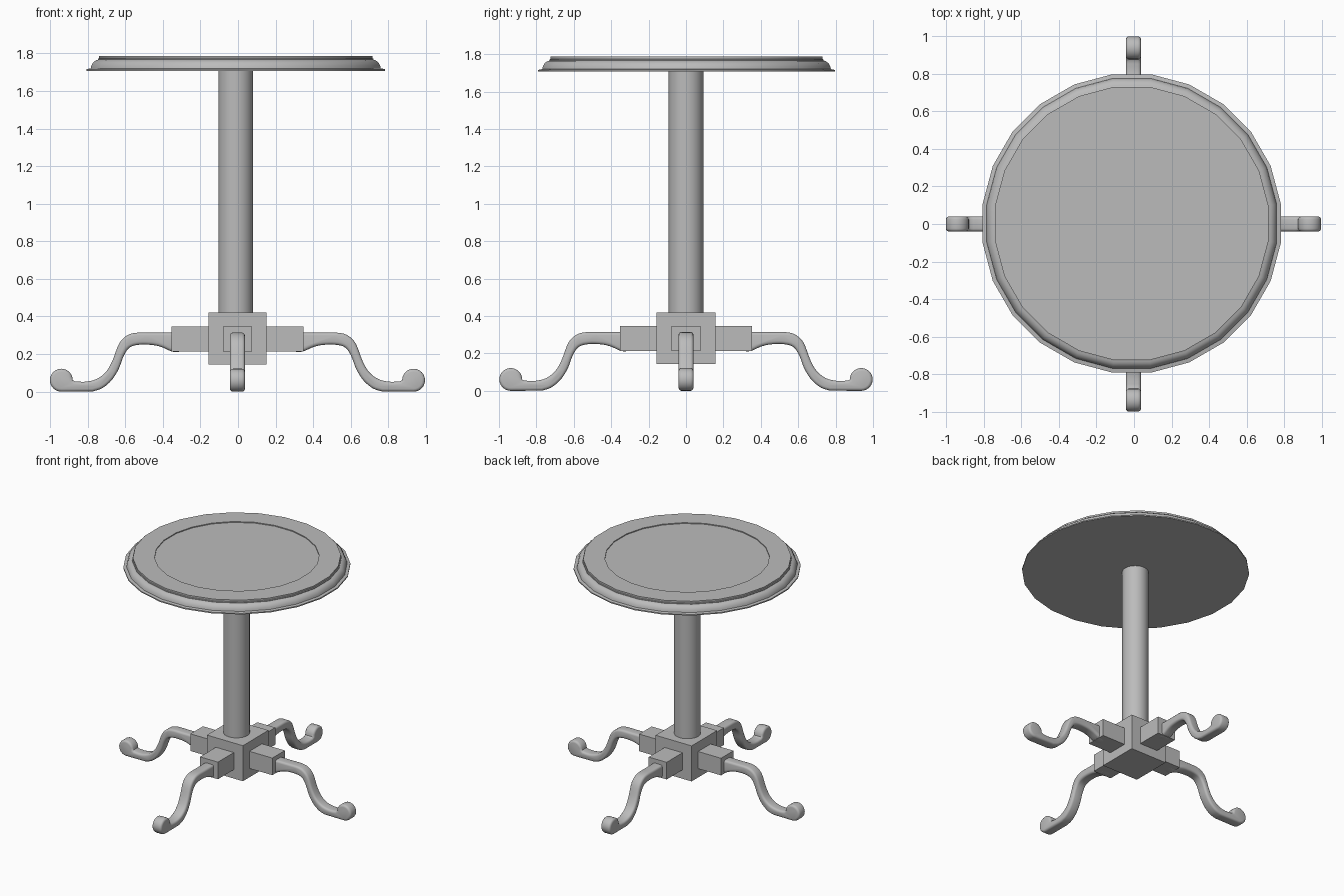
import bpy, bmesh, math
from mathutils import Vector, Matrix

cube = bpy.data.objects.get("Cube")
if cube:
    bpy.data.objects.remove(cube, do_unlink=True)

# One grey finish for the whole table
grey = bpy.data.materials.new("grey_finish")
grey.use_nodes = True
COLOUR = (0.5, 0.5, 0.5, 1)
grey.diffuse_color = COLOUR
grey.node_tree.nodes["Principled BSDF"].inputs["Base Color"].default_value = COLOUR

BASE_X, TOP_X = -0.003, -0.012


def finish(name, bm, location, smooth=None):
    bmesh.ops.recalc_face_normals(bm, faces=bm.faces)
    mesh = bpy.data.meshes.new(name)
    bm.to_mesh(mesh)
    bm.free()
    mesh.materials.append(grey)
    obj = bpy.data.objects.new(name, mesh)
    bpy.context.collection.objects.link(obj)
    obj.location = location
    if smooth:
        bpy.ops.object.select_all(action="DESELECT")
        obj.select_set(True)
        bpy.context.view_layer.objects.active = obj
        bpy.ops.object.shade_smooth_by_angle(angle=math.radians(smooth))
    return obj


def lathe(name, profile, sides, location, smooth):
    bm = bmesh.new()
    rings = []
    for r, z in profile:
        angles = [math.tau * (i + 0.5) / sides for i in range(sides)]
        rings.append([bm.verts.new((r * math.cos(a), r * math.sin(a), z)) for a in angles])
    for low, high in zip(rings, rings[1:]):
        for i in range(sides):
            j = (i + 1) % sides
            bm.faces.new((low[i], low[j], high[j], high[i]))
    bm.faces.new(rings[0])
    bm.faces.new(rings[-1])
    return finish(name, bm, location, smooth)


def box(name, low, high):
    bm = bmesh.new()
    low, high = Vector(low), Vector(high)
    bmesh.ops.create_cube(bm, size=1, matrix=Matrix.Translation((low + high) / 2)
                          @ Matrix.Diagonal((*(high - low), 1)))
    return finish(name, bm, (BASE_X, 0, 0))


def smooth_path(points, steps=4):
    # Catmull-Rom curve through the points
    p = [Vector(q) for q in points]
    p = [p[0] * 2 - p[1]] + p + [p[-1] * 2 - p[-2]]
    out = []
    for a, b, c, d in zip(p, p[1:], p[2:], p[3:]):
        for k in range(steps):
            t = k / steps
            out.append(0.5 * (2 * b + (c - a) * t + (2 * a - 5 * b + 4 * c - d) * t * t
                              + (3 * b - a - 3 * c + d) * t ** 3))
    return out + [p[-2]]


def scroll_leg(name, half_width=0.04):
    upper = smooth_path([(0.3, 0.314), (0.45, 0.314), (0.54, 0.313), (0.59, 0.297),
                         (0.63, 0.255), (0.665, 0.165), (0.7, 0.105), (0.75, 0.067),
                         (0.81, 0.053), (0.865, 0.055)])
    radius, cx = 0.061, 0.937
    arc = [Vector((cx + radius * math.cos(a), radius + radius * math.sin(a)))
           for a in (math.pi * (1 - 1.5 * i / 18) for i in range(19))]
    lower = smooth_path([(0.77, 0.001), (0.72, 0.018), (0.67, 0.06), (0.632, 0.12),
                         (0.605, 0.19), (0.573, 0.235), (0.52, 0.25), (0.45, 0.248),
                         (0.4, 0.236), (0.346, 0.213), (0.3, 0.213)])
    bm = bmesh.new()
    side = bm.faces.new([bm.verts.new((p.x, -half_width, p.y)) for p in upper + arc + lower])
    made = bmesh.ops.extrude_face_region(bm, geom=[side], use_keep_orig=True)["geom"]
    bmesh.ops.translate(bm, vec=(0, 2 * half_width, 0),
                        verts=[v for v in made if isinstance(v, bmesh.types.BMVert)])
    # Round the rims of both side faces
    rims = [e for e in bm.edges if abs(e.verts[0].co.y - e.verts[1].co.y) < 1e-5]
    bmesh.ops.bevel(bm, geom=rims, offset=0.016, segments=3, profile=0.5,
                    affect="EDGES", clamp_overlap=False)
    return finish(name, bm, (BASE_X, 0, 0), 40)


# Round top with moulded rim and shallow recess
lathe("table_top", [(0.8, 1.707), (0.8, 1.716), (0.778, 1.72), (0.775, 1.735), (0.765, 1.752),
                    (0.75, 1.763), (0.738, 1.766), (0.738, 1.772), (0.733, 1.774),
                    (0.733, 1.787), (0.58, 1.787), (0.58, 1.78)], 24, (TOP_X, 0.003, 0), 35)

# Column and square hub
lathe("column", [(0.093, 0.4), (0.093, 1.71)], 32, (TOP_X, 0, 0), 35)
box("hub_block", (-0.155, -0.157, 0.144), (0.155, 0.157, 0.42))

# Four sockets with scrolled legs
first_socket = box("socket_left", (0.14, -0.077, 0.213), (0.352, 0.077, 0.346))
first_leg = scroll_leg("leg_left")
for turn, place in enumerate(("back", "right", "front"), 1):
    for part, source in (("socket", first_socket), ("leg", first_leg)):
        copy = source.copy()
        copy.name = f"{part}_{place}"
        copy.rotation_euler.z = turn * math.pi / 2
        bpy.context.collection.objects.link(copy)
